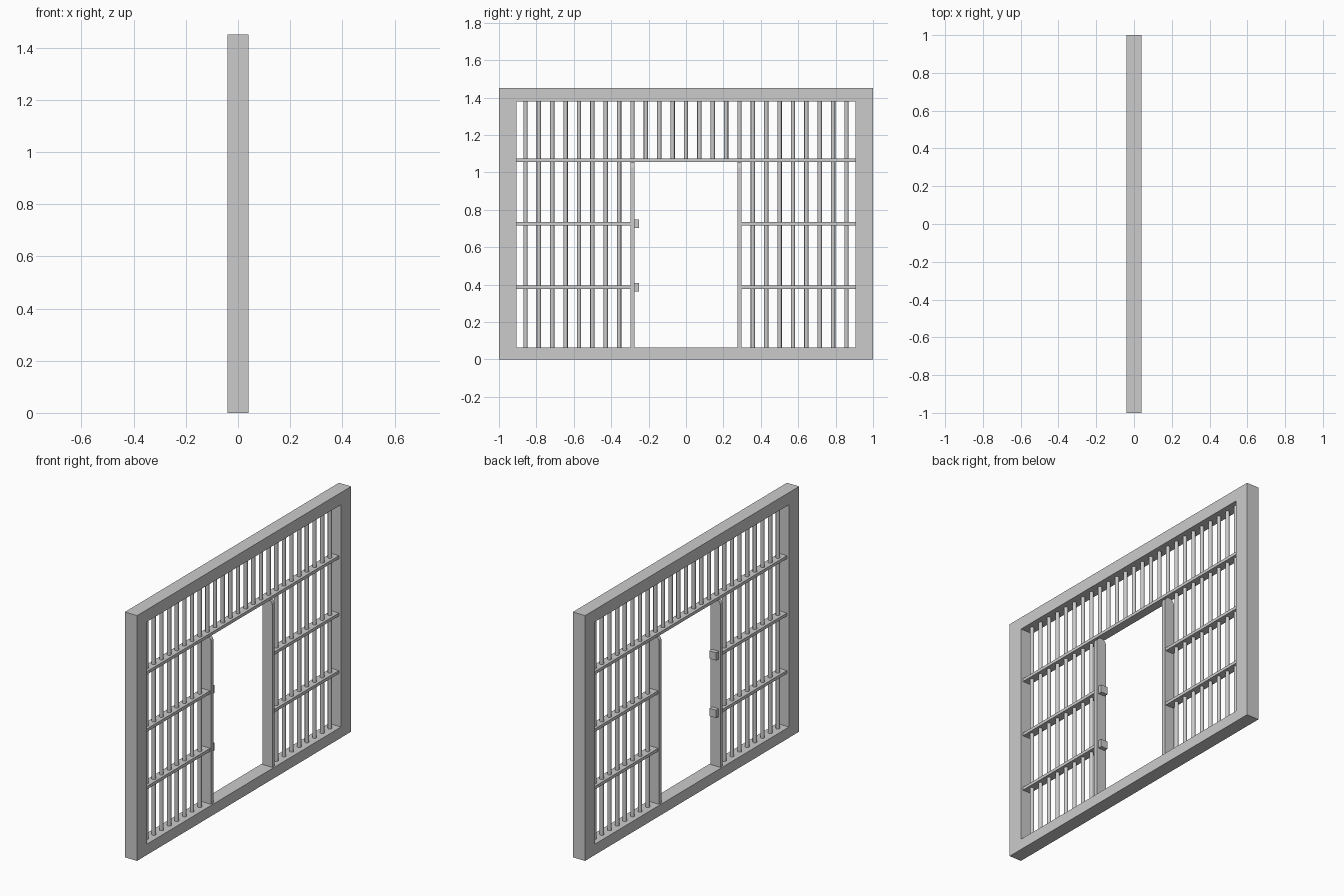
import bpy
import math

cube = bpy.data.objects.get("Cube")
if cube:
    bpy.data.objects.remove(cube, do_unlink=True)

steel = bpy.data.materials.new("grey steel")
steel.use_nodes = True
GREY = (0.6, 0.6, 0.6, 1)
steel.diffuse_color = GREY
steel.node_tree.nodes["Principled BSDF"].inputs["Base Color"].default_value = GREY

HALF_Y, HEIGHT, DEPTH = 1.0, 1.45, 0.08
IN_Y, IN_BOTTOM, IN_TOP = 0.905, 0.064, 1.378
DOOR_Y = 0.286
RAILS = (0.385, 0.725, 1.064)
PITCH = DOOR_Y / 4


def prism(name, loops, x0, x1):
    """Extrude a (y, z) outline along x; a second loop makes a ring."""
    verts, faces = [], []
    n = len(loops[0])
    for loop in loops:
        for x in (x0, x1):
            verts += [(x, y, z) for y, z in loop]
    for k in range(len(loops)):
        a = 2 * n * k
        for i in range(n):
            j = (i + 1) % n
            side = [a + i, a + j, a + n + j, a + n + i]
            faces.append(side if k == 0 else side[::-1])
    for i in range(n):
        j = (i + 1) % n
        if len(loops) == 2:
            faces.append([i, 2 * n + i, 2 * n + j, j])
            faces.append([n + i, n + j, 3 * n + j, 3 * n + i])
    if len(loops) == 1:
        faces += [list(range(n))[::-1], list(range(n, 2 * n))]
    mesh = bpy.data.meshes.new(name)
    mesh.from_pydata(verts, [], faces)
    mesh.materials.append(steel)
    obj = bpy.data.objects.new(name, mesh)
    bpy.context.collection.objects.link(obj)
    return obj


def rect(y0, y1, z0, z1):
    return [(y0, z0), (y1, z0), (y1, z1), (y0, z1)]


def box(name, half_x, y0, y1, z0, z1):
    return prism(name, [rect(y0, y1, z0, z1)], -half_x, half_x)


def bar(name, y, z0, z1):
    bpy.ops.mesh.primitive_cylinder_add(
        vertices=12, radius=0.0115, depth=z1 - z0, location=(0, y, (z0 + z1) / 2))
    obj = bpy.context.object
    obj.name = name
    obj.data.materials.append(steel)
    bpy.ops.object.shade_smooth_by_angle(angle=math.radians(40))


# Outer frame
prism("outer_frame", [rect(-HALF_Y, HALF_Y, 0, HEIGHT),
                      rect(-IN_Y, IN_Y, IN_BOTTOM, IN_TOP)], -DEPTH / 2, DEPTH / 2)

# Horizontal rails: one across the top of the doorway, two on each side
box("top_rail", 0.026, -IN_Y, IN_Y, RAILS[2] - 0.009, RAILS[2] + 0.009)
for z in RAILS[:2]:
    for label, y0, y1 in (("right", -IN_Y, -DOOR_Y), ("left", DOOR_Y, IN_Y)):
        box(label + "_side_rail", 0.026, y0, y1, z - 0.009, z + 0.009)

# Vertical bars, interrupted by the doorway
for i in range(-12, 13):
    bottom = IN_BOTTOM if abs(i) > 4 else RAILS[2]
    bar("vertical_bar", i * PITCH, bottom, IN_TOP)

# Door posts: flat plates with a rounded top
R = 0.032
top = RAILS[2] - 0.009
for side in (-1, 1):
    arc = [(R * math.cos(math.pi * k / 12), top - R + R * math.sin(math.pi * k / 12))
           for k in range(13)]
    outline = [(-R, IN_BOTTOM), (R, IN_BOTTOM)] + arc
    post = prism("door_post", [outline], -0.0115, 0.0115)
    post.rotation_euler.z = math.pi / 2
    post.location.y = side * DOOR_Y

# Lock keepers on one post
for z in RAILS[:2]:
    box("lock_keeper", 0.022, -DOOR_Y + 0.0115, -0.25, z - 0.023, z + 0.023)
